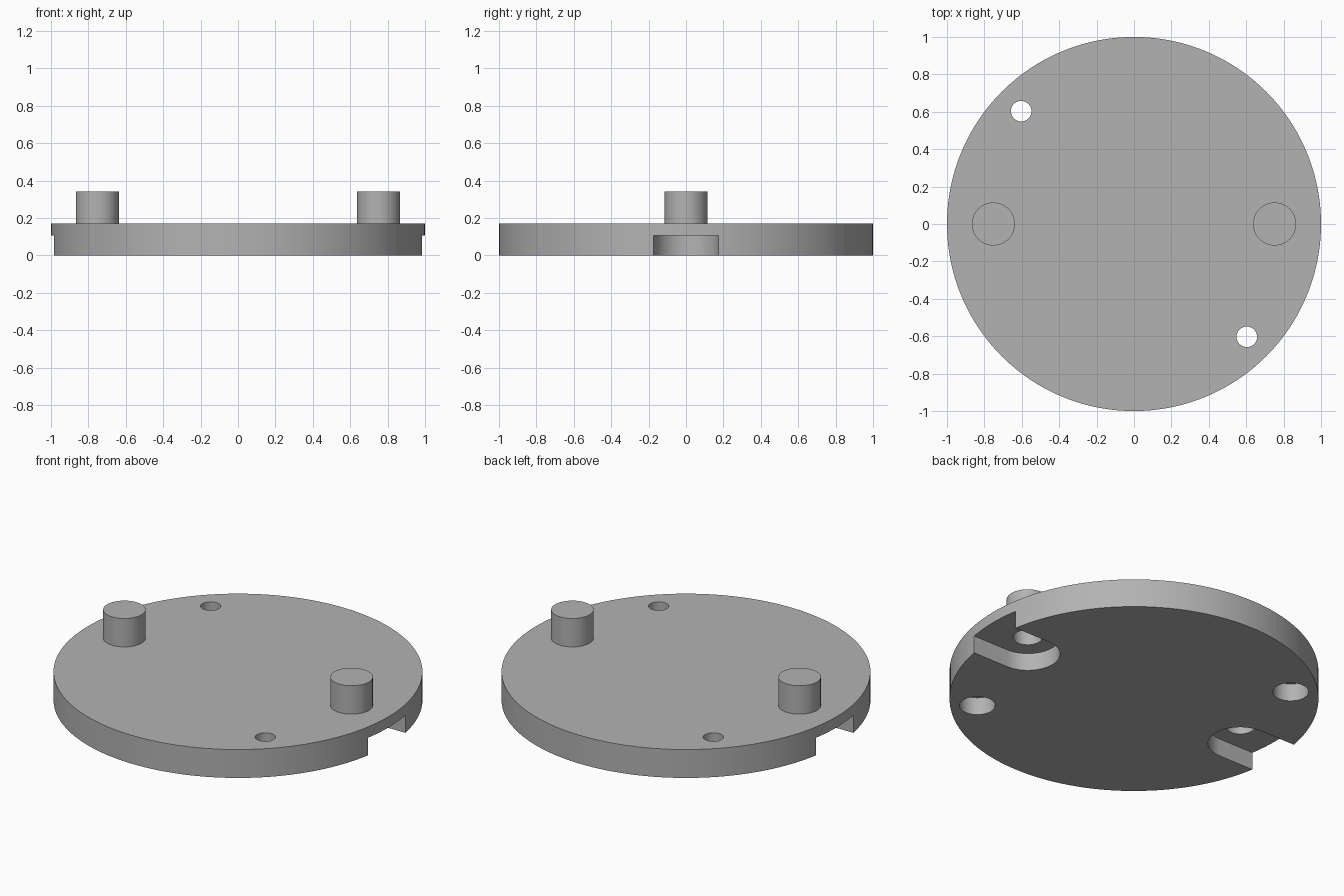
import bpy
import math

if "Cube" in bpy.data.objects:
    bpy.data.objects.remove(bpy.data.objects["Cube"])

PLATE_TOP, POCKET_TOP, PEG_TOP = 0.17, 0.105, 0.34
PEG_X, HOLE = 0.752, 0.603

grey = bpy.data.materials.new("plain_grey")
grey.use_nodes = True
colour = (0.45, 0.45, 0.45, 1)
grey.diffuse_color = colour
grey.node_tree.nodes["Principled BSDF"].inputs["Base Color"].default_value = colour


def cylinder(name, x, y, radius, z0, z1, sides=64):
    bpy.ops.mesh.primitive_cylinder_add(
        vertices=sides, radius=radius, depth=z1 - z0, location=(x, y, (z0 + z1) / 2))
    ob = bpy.context.object
    ob.name = name
    ob.data.materials.append(grey)
    return ob


def slot(name, side):
    # Pocket with a round inner end, open at the rim
    r, z0, z1 = 0.175, -0.1, POCKET_TOP
    outline = [(1.2, -r)]
    for i in range(33):
        a = -math.pi / 2 - math.pi * i / 32
        outline.append((PEG_X + r * math.cos(a), r * math.sin(a)))
    outline.append((1.2, r))
    n = len(outline)
    verts = [(side * x, side * y, z) for z in (z0, z1) for x, y in outline]
    # The outline runs clockwise, so the low cap keeps its order
    faces = [tuple(range(n)), tuple(reversed(range(n, 2 * n)))]
    faces += [(i, i + n, (i + 1) % n + n, (i + 1) % n) for i in range(n)]
    mesh = bpy.data.meshes.new(name)
    mesh.from_pydata(verts, [], faces)
    mesh.materials.append(grey)
    ob = bpy.data.objects.new(name, mesh)
    bpy.context.collection.objects.link(ob)
    return ob


def combine(target, tool, operation):
    mod = target.modifiers.new(tool.name, "BOOLEAN")
    mod.operation, mod.solver, mod.object = operation, "EXACT", tool
    bpy.context.view_layer.objects.active = target
    bpy.ops.object.modifier_apply(modifier=mod.name)
    bpy.data.objects.remove(tool)


plate = cylinder("round_plate", 0, 0, 1, 0, PLATE_TOP, 160)

for side in (1, -1):
    # Peg on top, with an open slot and a blind bore beneath it
    combine(plate, cylinder("peg", side * PEG_X, 0, 0.115, 0.13, PEG_TOP), "UNION")
    combine(plate, slot("slot_cutter", side), "DIFFERENCE")
    combine(plate, cylinder("bore_cutter", side * PEG_X, 0, 0.08, 0.05, 0.28), "DIFFERENCE")
    # Screw hole with a wider recess from below
    x, y = side * HOLE, -side * HOLE
    combine(plate, cylinder("hole_cutter", x, y, 0.055, -0.1, 0.3), "DIFFERENCE")
    combine(plate, cylinder("recess_cutter", x, y, 0.097, -0.1, POCKET_TOP), "DIFFERENCE")

bpy.ops.object.select_all(action="DESELECT")
plate.select_set(True)
bpy.context.view_layer.objects.active = plate
bpy.ops.object.shade_smooth_by_angle(angle=math.radians(30))
